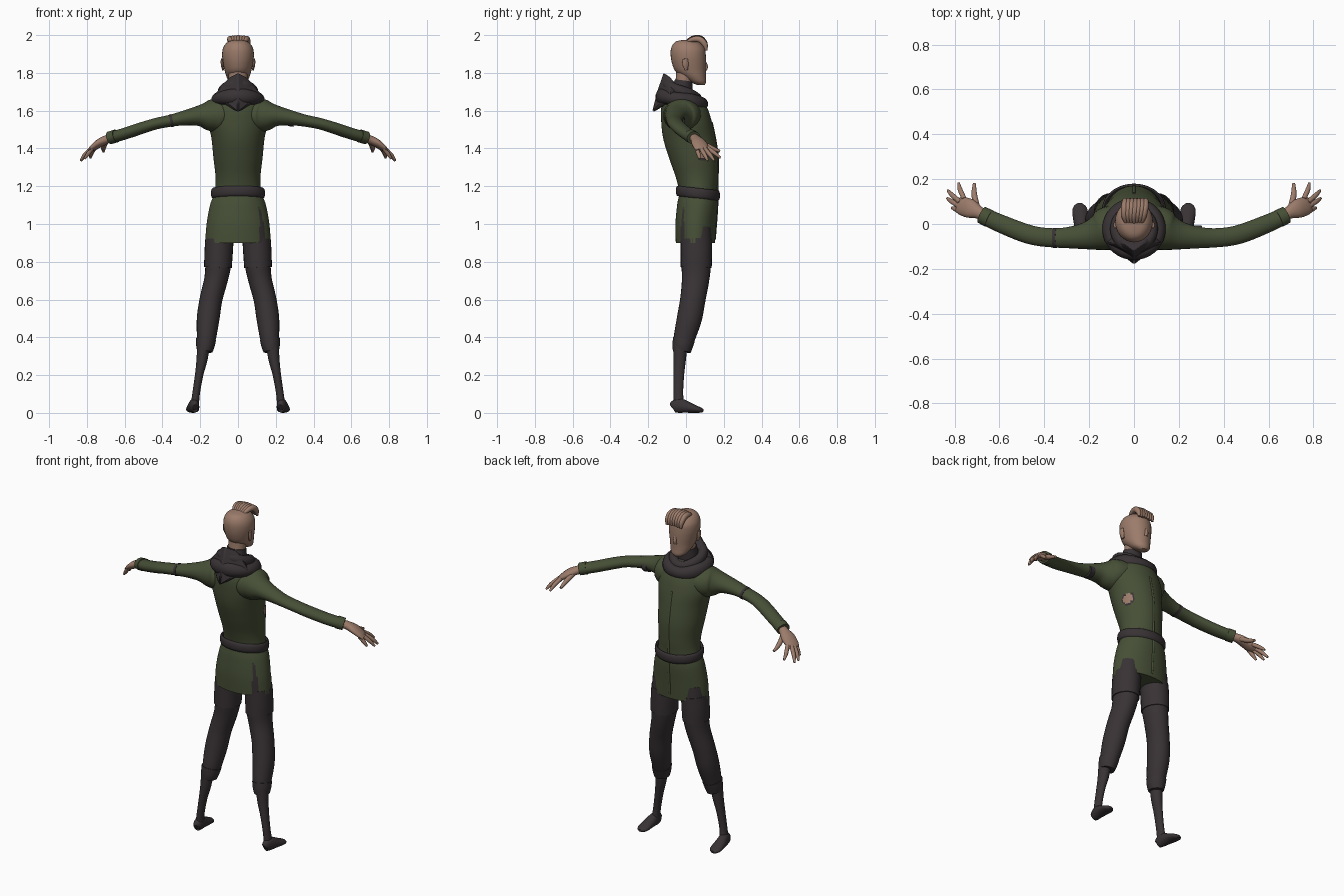
import bpy, bmesh, math
from mathutils import Vector


def material(name, rgb):
    m = bpy.data.materials.new(name)
    m.diffuse_color = (*rgb, 1)
    return m


SKIN = material("skin", (0.33, 0.2, 0.145))
GREEN = material("green cloth", (0.062, 0.078, 0.037))
DARK = material("dark cloth", (0.04, 0.032, 0.034))
X, Y, Z = Vector((1, 0, 0)), Vector((0, 1, 0)), Vector((0, 0, 1))


def finish(name, bm, mats, mirror=False, angle=50):
    bmesh.ops.recalc_face_normals(bm, faces=bm.faces)
    me = bpy.data.meshes.new(name)
    bm.to_mesh(me)
    bm.free()
    for m in mats:
        me.materials.append(m)
    me.shade_smooth()
    me.set_sharp_from_angle(angle=math.radians(angle))
    ob = bpy.data.objects.new(name, me)
    bpy.context.collection.objects.link(ob)
    if mirror:
        ob.modifiers.new("Mirror", 'MIRROR')
    return ob


def spline(pts, steps, closed=False):
    """Catmull-Rom through tuples of any length."""
    n, out = len(pts), []
    for i in range(n if closed else n - 1):
        k = [(i + d) % n if closed else min(max(i + d, 0), n - 1) for d in (-1, 0, 1, 2)]
        a, b, c, d = (pts[j] for j in k)
        for s in range(steps):
            t = s / steps
            out.append(tuple(0.5 * (2 * q + (r - p) * t + (2 * p - 5 * q + 4 * r - w) * t * t
                       + (3 * q - p - 3 * r + w) * t ** 3) for p, q, r, w in zip(a, b, c, d)))
    if not closed:
        out.append(tuple(pts[-1]))
    return out


def tube(name, pts, mats, ref=X, flat=None, segs=24, steps=5, mirror=False,
         closed=False, paint=None):
    """Loft ellipses (x, y, z, radius along ref, radius across) along a path."""
    rows = spline(pts, steps, closed)
    n = len(rows)
    bm = bmesh.new()
    rings = []
    for i, r in enumerate(rows):
        c = Vector(r[:3])
        if closed:
            t = Vector(rows[(i + 1) % n][:3]) - Vector(rows[i - 1][:3])
        else:
            t = Vector(rows[min(i + 1, n - 1)][:3]) - Vector(rows[max(i - 1, 0)][:3])
        t = (flat or t).normalized()
        u = (ref - t * ref.dot(t)).normalized()
        v = t.cross(u)
        rings.append([bm.verts.new(c + u * max(r[3], .002) * math.cos(2 * math.pi * j / segs)
                                   + v * max(r[4], .002) * math.sin(2 * math.pi * j / segs))
                      for j in range(segs)])
    for i in range(n if closed else n - 1):
        a, b = rings[i], rings[(i + 1) % n]
        for j in range(segs):
            k = (j + 1) % segs
            bm.faces.new((a[j], a[k], b[k], b[j]))
    if not closed:
        bm.faces.new(rings[0])
        bm.faces.new(rings[-1])
    if paint:
        for f in bm.faces:
            f.material_index = paint(f.calc_center_median())
    return finish(name, bm, mats, mirror)


# Tunic body with a worn hole on the chest and a slit in the skirt
HOLE = Vector((0.12, 0.09, 1.38))


def tunic_paint(p):
    d = (p - HOLE).length
    if d < 0.03:
        return 2
    if d < 0.039:
        return 1
    a = math.atan2(p.y - 0.05, p.x)
    return 1 if p.z < 1.1 and abs(a + 0.5) < 0.02 + 0.6 * (1.1 - p.z) else 0


tube("tunic", [(0, .05, .90, .174, .104), (0, .052, 1.0, .166, .108), (0, .06, 1.1, .148, .107),
               (0, .063, 1.17, .124, .100), (0, .057, 1.25, .119, .112), (0, .04, 1.35, .13, .13),
               (0, .018, 1.45, .14, .138), (0, .003, 1.54, .155, .134), (0, -.01, 1.62, .135, .12),
               (0, -.02, 1.69, .085, .08)],
     [GREEN, DARK, SKIN], flat=Z, segs=96, steps=8, paint=tunic_paint)
tube("front_seam", [(0, .153, .92, .007, .005), (0, .166, 1.1, .007, .005), (0, .168, 1.25, .007, .005),
                    (0, .169, 1.35, .007, .005), (0, .155, 1.45, .007, .005), (0, .136, 1.54, .007, .005)],
     [GREEN], segs=8)

# Belt, slightly lower at the front
belt = [(.134 * math.cos(a), .063 + .108 * math.sin(a), 1.163 - .012 * math.sin(a), .027, .009)
        for a in [math.tau * i / 16 for i in range(16)]]
tube("belt", belt, [DARK], ref=Z, segs=12, steps=3, closed=True)

# Sleeves, cuffs and arm bands
tube("sleeve", [(.05, -.01, 1.58, .08, .10), (.12, -.025, 1.575, .088, .10), (.16, -.04, 1.573, .078, .08),
                (.21, -.052, 1.572, .054, .062), (.28, -.06, 1.562, .040, .049), (.35, -.062, 1.548, .032, .043),
                (.43, -.055, 1.532, .03, .042), (.5, -.036, 1.511, .031, .042), (.6, .004, 1.478, .031, .040),
                (.67, .036, 1.459, .031, .037)], [GREEN], ref=Z, mirror=True)
tube("cuff", [(.645, .024, 1.466, .035, .040), (.68, .041, 1.456, .034, .039)], [GREEN], ref=Z, mirror=True)
tube("left_arm_band", [(-.345, -.062, 1.549, .034, .045), (-.36, -.062, 1.546, .034, .045)], [DARK], ref=Z)
tube("right_arm_patch", [(.27, -.05, 1.552, .034, .044), (.30, -.05, 1.546, .032, .044)], [DARK], ref=Z)

# Hands
tube("palm", [(.65, .027, 1.462, .023, .024), (.69, .05, 1.45, .023, .028), (.73, .068, 1.43, .022, .042),
              (.765, .08, 1.405, .017, .041), (.785, .086, 1.39, .01, .034)], [SKIN], ref=Z, mirror=True, segs=16)
fingers = {"index": ((.757, .112, 1.405), (.775, .152, 1.375), (.782, .182, 1.35)),
           "middle": ((.775, .098, 1.4), (.81, .128, 1.365), (.83, .15, 1.335)),
           "ring": ((.78, .08, 1.397), (.812, .1, 1.365), (.833, .115, 1.335)),
           "little": ((.772, .056, 1.4), (.795, .066, 1.37), (.812, .072, 1.345)),
           "thumb": ((.70, .075, 1.435), (.712, .13, 1.405), (.712, .18, 1.385))}
for key, (a, b, c) in fingers.items():
    r = .014 if key == "thumb" else .0115
    tube(key + "_finger", [(*a, r, r), (*b, r * .95, r * .95), (*c, r * .5, r * .5)],
         [SKIN], ref=Z, segs=10, mirror=True)

# Trousers with a layered thigh and gathered knee cuff
tube("trouser_leg", [(.09, .055, .98, .075, .08), (.1, .055, .88, .072, .081), (.105, .054, .78, .068, .078),
                     (.118, .05, .7, .062, .072), (.143, .036, .6, .06, .067), (.158, .018, .5, .06, .066),
                     (.167, -.008, .4, .051, .057), (.176, -.022, .33, .04, .046)], [DARK], mirror=True)
tube("thigh_layer", [(.098, .055, .92, .075, .083), (.103, .055, .84, .075, .083), (.106, .054, .77, .073, .082)],
     [DARK], mirror=True)
tube("knee_cuff", [(.169, -.011, .39, .053, .059), (.173, -.018, .355, .049, .054),
                   (.176, -.022, .325, .041, .048)], [DARK], mirror=True)
tube("lower_leg", [(.182, -.03, .36, .034, .038), (.191, -.034, .28, .029, .033), (.206, -.038, .2, .022, .028),
                   (.222, -.04, .1, .02, .025), (.23, -.036, .03, .023, .03)], [DARK], mirror=True)
tube("foot", [(.227, -.072, .03, .012, .018), (.229, -.064, .034, .022, .032), (.233, -.03, .038, .028, .038),
              (.238, .02, .027, .033, .027), (.241, .06, .018, .034, .018), (.242, .08, .014, .026, .013),
              (.242, .092, .012, .012, .007)], [DARK], mirror=True)

# Neck and head
tube("neck_wrap", [(0, -.03, 1.62, .07, .06), (0, -.02, 1.7, .06, .055), (0, -.012, 1.76, .055, .047)], [DARK])
tube("neck", [(0, -.02, 1.68, .05, .045), (0, -.01, 1.76, .05, .045), (0, 0, 1.83, .05, .05)], [SKIN])
tube("head", [(0, .08, 1.735, .024, .018), (0, .064, 1.752, .046, .042), (0, .042, 1.78, .061, .063),
              (0, .024, 1.81, .07, .081), (0, .016, 1.85, .079, .09), (0, .012, 1.89, .084, .093),
              (0, .01, 1.925, .081, .09), (0, .006, 1.952, .067, .075), (0, .004, 1.968, .046, .052),
              (0, .003, 1.975, .012, .014)], [SKIN], flat=Z, segs=32)
tube("nose", [(0, .097, 1.865, .007, .006), (0, .106, 1.835, .01, .01), (0, .102, 1.815, .012, .008)],
     [SKIN], segs=12)
tube("ear", [(.079, .002, 1.815, .005, .008), (.084, -.003, 1.845, .007, .016), (.085, -.005, 1.875, .006, .014)],
     [SKIN], segs=12, mirror=True)

# Swept tuft of hair
for i in range(-3, 4):
    x = i * .014
    lift = .006 * (1 - abs(i) / 3)
    tube("hair_strand", [(x * .7, -.005, 1.955 + lift, .008, .006),
                         (x, .035, 1.977 + lift, .014, .014),
                         (x * 1.1 + .004, .075, 1.976 + lift, .015, .017),
                         (x * 1.1 + .006, .1, 1.95 + lift, .014, .015),
                         (x * 1.1 + .006, .108, 1.918 + lift, .007, .006)], [SKIN], segs=10)

# Cowl: two rolled loops, lower at the front
for name, rx, ry, cy, cz, slope, r in (("cowl_outer", .108, .105, -.022, 1.655, .02, .038),
                                       ("cowl_inner", .08, .08, -.022, 1.70, .035, .03)):
    loop = [(rx * math.cos(a), cy + ry * math.sin(a), cz - slope * math.sin(a),
             r * (1.05 + .12 * math.sin(3 * a)), r * .9)
            for a in [math.tau * i / 14 for i in range(14)]]
    tube(name, loop, [DARK], ref=Z, segs=14, steps=4, closed=True)

# Folded hood hanging in a point at the back
bm = bmesh.new()
for p in [(0, -.12, 1.8), (0, -.155, 1.70), (0, -.182, 1.59), (0, -.16, 1.6), (0, -.05, 1.70)]:
    bm.verts.new(p)
for s in (-1, 1):
    for p in [(.045, -.085, 1.778), (.07, -.05, 1.735), (.125, -.085, 1.685), (.115, -.06, 1.66)]:
        bm.verts.new((p[0] * s, p[1], p[2]))
hull = bmesh.ops.convex_hull(bm, input=bm.verts[:])
loose = [v for v in bm.verts if not v.link_faces]
bmesh.ops.delete(bm, geom=loose, context='VERTS')
hood = finish("hood", bm, [DARK], angle=35)
bevel = hood.modifiers.new("Bevel", 'BEVEL')
bevel.width, bevel.segments = .006, 2
